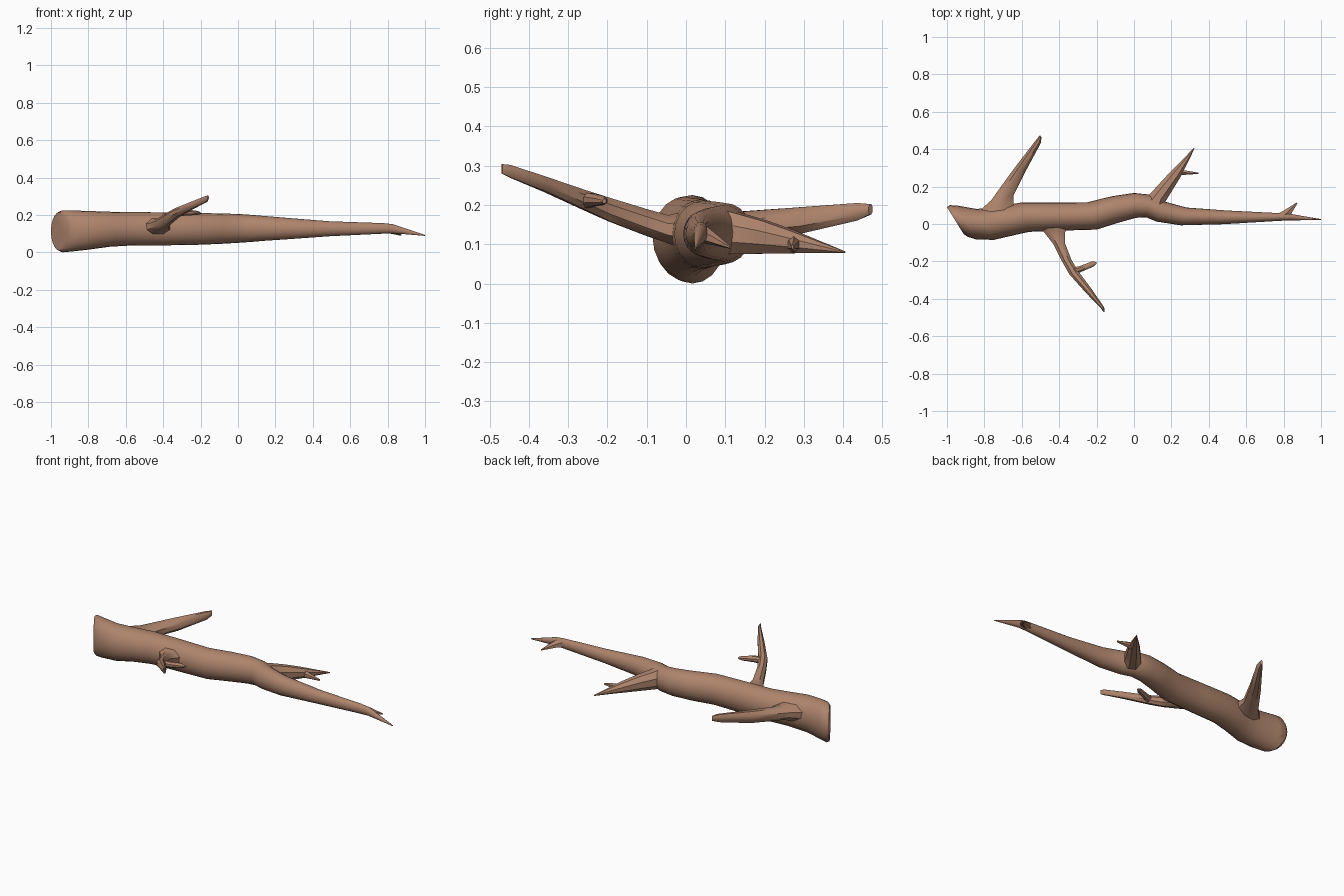
import bpy, bmesh, math
from mathutils import Vector

bark = bpy.data.materials.new("bark")
bark.diffuse_color = (0.42, 0.23, 0.15, 1)


def limb(name, rings, sides, flat=False, angle=40):
    """Loft elliptical rings: (left x, left y, right x, right y, low z, high z)."""
    bm = bmesh.new()
    off = math.pi / sides if flat else 0
    k = 1 / math.cos(off)
    loops = []
    for lx, ly, rx, ry, lo, hi in rings:
        c = Vector(((lx + rx) / 2, (ly + ry) / 2, (lo + hi) / 2))
        u = Vector(((rx - lx) / 2, (ry - ly) / 2, 0)) * k
        w = Vector((0, 0, (hi - lo) / 2)) * k
        loops.append([bm.verts.new(c + u * math.cos(a) + w * math.sin(a))
                      for a in (off + 2 * math.pi * i / sides for i in range(sides))])
    for a, b in zip(loops, loops[1:]):
        for i in range(sides):
            j = (i + 1) % sides
            bm.faces.new((a[i], a[j], b[j], b[i]))
    bm.faces.new(loops[0])
    bm.faces.new(loops[-1])
    bmesh.ops.recalc_face_normals(bm, faces=bm.faces)
    me = bpy.data.meshes.new(name)
    bm.to_mesh(me)
    bm.free()
    ob = bpy.data.objects.new(name, me)
    bpy.context.collection.objects.link(ob)
    me.materials.append(bark)
    bpy.ops.object.select_all(action='DESELECT')
    ob.select_set(True)
    bpy.context.view_layer.objects.active = ob
    bpy.ops.object.shade_smooth_by_angle(angle=math.radians(angle))
    return ob


# Winding trunk, slanted sawn end on the left, pointed tip on the right
limb("trunk", [
    (-1.00, .090, -.910, -.055, .010, .215),
    (-.985, .101, -.890, -.068, .000, .225),
    (-.94, .098, -.845, -.082, .004, .224),
    (-.84, .080, -.75, -.085, .015, .221),
    (-.72, .096, -.65, -.062, .030, .217),
    (-.60, .115, -.56, -.042, .036, .215),
    (-.42, .115, -.41, -.036, .037, .214),
    (-.25, .116, -.20, -.030, .040, .211),
    (-.12, .148, -.08, .008, .045, .208),
    (.00, .166, .01, .033, .051, .205),
    (.085, .157, .065, .036, .056, .200),
    (.17, .118, .12, .013, .062, .194),
    (.28, .088, .25, -.007, .070, .184),
    (.50, .072, .48, -.001, .086, .166),
    (.78, .058, .78, .017, .100, .156),
    (.83, .055, .83, .019, .102, .150),
    (1.00, .026, 1.00, .022, .088, .093),
], 20)

# Large back branch near the sawn end
limb("back_branch", [
    (-.85, .02, -.63, .02, .085, .190),
    (-.81, .085, -.645, .110, .100, .186),
    (-.765, .125, -.645, .150, .113, .183),
    (-.65, .285, -.575, .290, .126, .194),
    (-.535, .435, -.497, .435, .160, .205),
    (-.503, .475, -.495, .465, .176, .202),
], 8, True)

# Front branch, rising and curving to the right
limb("front_branch", [
    (-.53, .00, -.35, .00, .085, .185),
    (-.48, -.045, -.368, -.045, .102, .174),
    (-.433, -.105, -.370, -.10, .122, .190),
    (-.385, -.20, -.335, -.19, .158, .218),
    (-.345, -.27, -.300, -.25, .188, .238),
    (-.255, -.37, -.225, -.350, .234, .272),
    (-.176, -.452, -.160, -.445, .270, .302),
    (-.164, -.470, -.156, -.467, .280, .304),
], 8, True)
limb("front_twig", [
    (-.34, -.235, -.32, -.275, .190, .230),
    (-.29, -.225, -.28, -.255, .196, .230),
    (-.225, -.200, -.215, -.227, .200, .222),
    (-.200, -.203, -.200, -.212, .204, .215),
], 8, True)

# Back branch near the thin end, flat underneath
limb("thin_end_branch", [
    (.045, .12, .165, .07, .074, .190),
    (.085, .16, .165, .115, .075, .178),
    (.140, .220, .205, .180, .076, .160),
    (.200, .285, .248, .250, .077, .136),
    (.250, .335, .278, .310, .078, .114),
    (.320, .406, .323, .402, .078, .082),
], 8, True)
limb("thin_end_twig", [
    (.215, .285, .215, .250, .080, .122),
    (.265, .288, .260, .262, .082, .116),
    (.345, .274, .345, .268, .088, .098),
], 6, True)

# Small twig forking off the tip
limb("tip_twig", [
    (.755, .050, .800, .025, .108, .148),
    (.795, .068, .835, .045, .103, .140),
    (.870, .115, .874, .111, .089, .095),
], 6, True)
